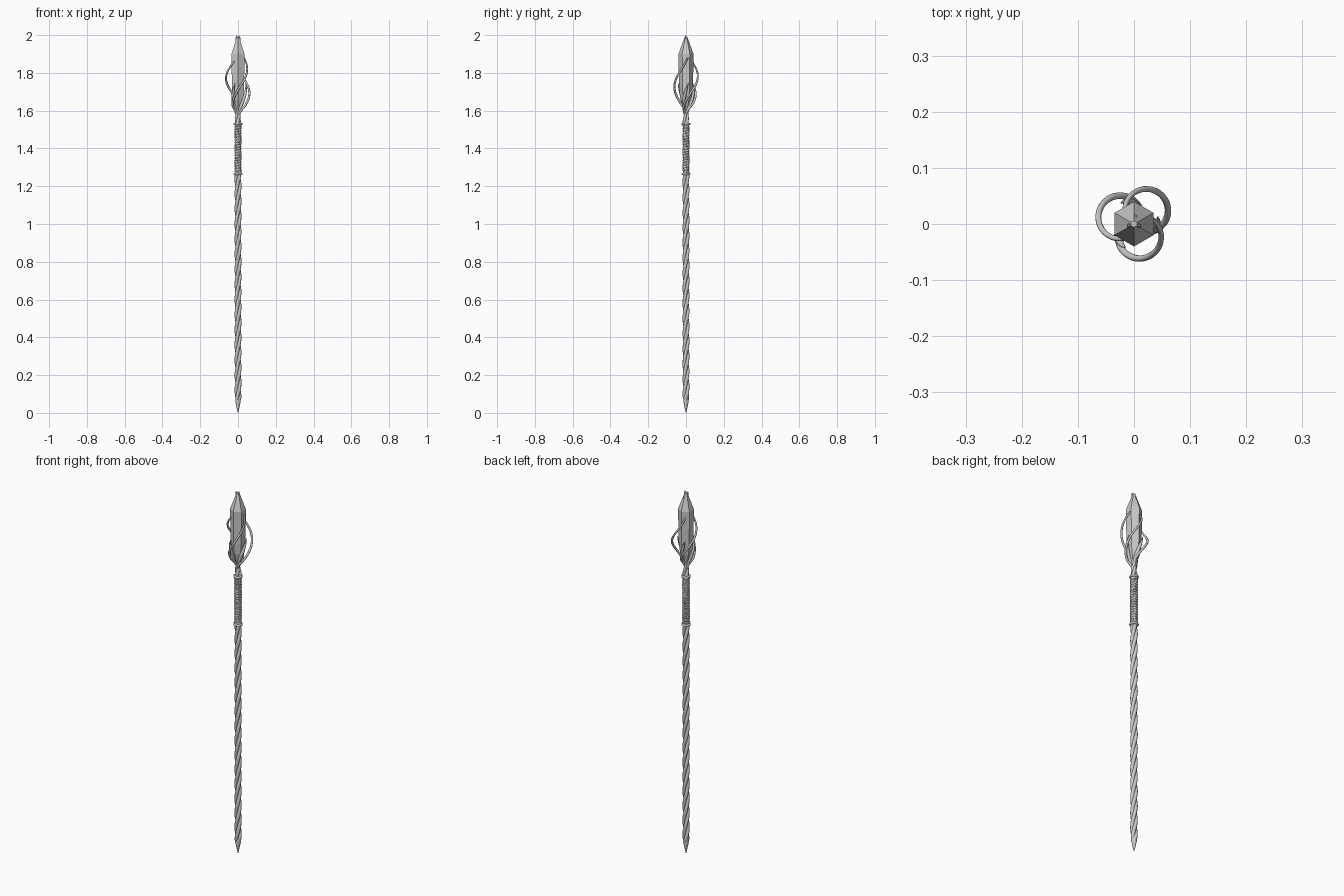
import bpy, bmesh
from math import sin, cos, pi, radians

if "Cube" in bpy.data.objects:
    bpy.data.objects.remove(bpy.data.objects["Cube"])


def tube(name, pts, radii, bevel_sides=3):
    """Smooth tapered tube along points, converted to mesh."""
    cu = bpy.data.curves.new(name, 'CURVE')
    cu.dimensions = '3D'
    cu.bevel_depth = 1.0
    cu.bevel_resolution = bevel_sides
    cu.use_fill_caps = True
    sp = cu.splines.new('POLY')
    sp.points.add(len(pts) - 1)
    for p, co, r in zip(sp.points, pts, radii):
        p.co = (*co, 1)
        p.radius = r
    sp.use_smooth = True
    ob = bpy.data.objects.new(name, cu)
    bpy.context.collection.objects.link(ob)
    bpy.ops.object.select_all(action='DESELECT')
    ob.select_set(True)
    bpy.context.view_layer.objects.active = ob
    bpy.ops.object.convert(target='MESH')
    return bpy.context.object


def lathe(name, profile, sides, start=0.0, smooth=False):
    """Closed stack of rings from (radius, z) pairs."""
    bm = bmesh.new()
    rings = [[bm.verts.new((r * cos(start + 2 * pi * i / sides),
                            r * sin(start + 2 * pi * i / sides), z))
              for i in range(sides)] for r, z in profile]
    for a, b in zip(rings, rings[1:]):
        for i in range(sides):
            j = (i + 1) % sides
            bm.faces.new((a[i], a[j], b[j], b[i]))
    bm.faces.new(rings[0][::-1])
    bm.faces.new(rings[-1])
    me = bpy.data.meshes.new(name)
    bm.to_mesh(me)
    bm.free()
    ob = bpy.data.objects.new(name, me)
    bpy.context.collection.objects.link(ob)
    if smooth:
        bpy.ops.object.select_all(action='DESELECT')
        ob.select_set(True)
        bpy.context.view_layer.objects.active = ob
        bpy.ops.object.shade_smooth_by_angle(angle=radians(40))
    return ob


# Twisted shaft: three strands wound around each other, running up to the head
PITCH = 0.24
for k in range(3):
    pts, radii = [], []
    n = 200
    for i in range(n + 1):
        z = 0.03 + 1.58 * i / n
        a = 2 * pi * (z / PITCH + k / 3)
        t = min(1, (z - 0.02) / 0.06)
        if z > 1.54:
            t = 1 - 0.45 * (z - 1.54) / 0.07
        pts.append((0.0088 * t * cos(a), 0.0088 * t * sin(a), z))
        radii.append(0.0095 * t)
    tube(f"shaft_strand_{k + 1}", pts, radii)

# Pointed foot
lathe("foot_spike", [(0.0008, 0), (0.008, 0.03), (0.0145, 0.062), (0.012, 0.085)], 12, smooth=True)

# Grip core and spiral wrap
lathe("grip_core", [(0.017, 1.265), (0.017, 1.53)], 20, smooth=True)
turns = 18
wrap = [(0.0162 * cos(2 * pi * i / 20), 0.0162 * sin(2 * pi * i / 20),
         1.272 + 0.25 * i / (20 * turns)) for i in range(20 * turns + 1)]
tube("grip_wrap", wrap, [0.0035] * len(wrap), 1)

# Collars at both ends of the grip
for name, z in (("lower_collar", 1.265), ("upper_collar", 1.53)):
    bpy.ops.mesh.primitive_torus_add(location=(0, 0, z), major_radius=0.018, minor_radius=0.006,
                                     major_segments=24, minor_segments=8)
    bpy.context.object.name = name
    bpy.ops.object.shade_smooth()

# Faceted six-sided crystal with a long lower taper
lathe("crystal", [(0.009, 1.595), (0.030, 1.66), (0.037, 1.72), (0.040, 1.90), (0.006, 1.993)],
      6, start=pi / 2)

# Strand ends breaking through the crystal point
for k, (x, y) in enumerate(((-0.009, -0.003), (0.009, -0.003), (0.003, 0.014))):
    top = 1.998 if k < 2 else 1.97
    tube(f"tip_prong_{k + 1}", [(x * 0.7, y * 0.7, 1.93), (x, y, top - 0.02), (x, y, top)],
         [0.005, 0.004, 0.002], 2)

# Three short claws holding the crystal base
for k, deg in enumerate((17, 122, 250)):
    pts, radii = [], []
    for i in range(17):
        t = i / 16
        a = radians(deg - 70 * (1 - t))
        r = 0.004 + 0.040 * sin(t * pi / 2)
        pts.append((r * cos(a), r * sin(a), 1.585 + 0.16 * t))
        radii.append(0.0065 + 0.003 * sin(pi * t) - 0.0055 * t ** 3)
    tube(f"claw_{k + 1}", pts, radii)

# Three off-centre spiral tendrils: centre, start angle, start height, rise per turn
for k, (cx, cy, a0, z0, rise) in enumerate(((0.022, 0.024, -133, 1.56, 0.36),
                                            (-0.025, 0.012, -28, 1.575, 0.34),
                                            (0.010, -0.023, 117, 1.565, 0.38))):
    pts, radii = [], []
    for i in range(61):
        t = i / 60
        a = radians(a0 + 350 * t)
        pts.append((cx + 0.0385 * cos(a), cy + 0.0385 * sin(a), z0 + 0.97 * rise * t))
        radii.append(0.0062 - 0.0025 * t ** 2)
    for p in range(10):
        # ease the root into the strand bundle
        s = 0.25 + 0.75 * p / 10
        q = pts[p]
        pts[p] = (q[0] * s, q[1] * s, q[2])
    tube(f"tendril_{k + 1}", pts, radii)
